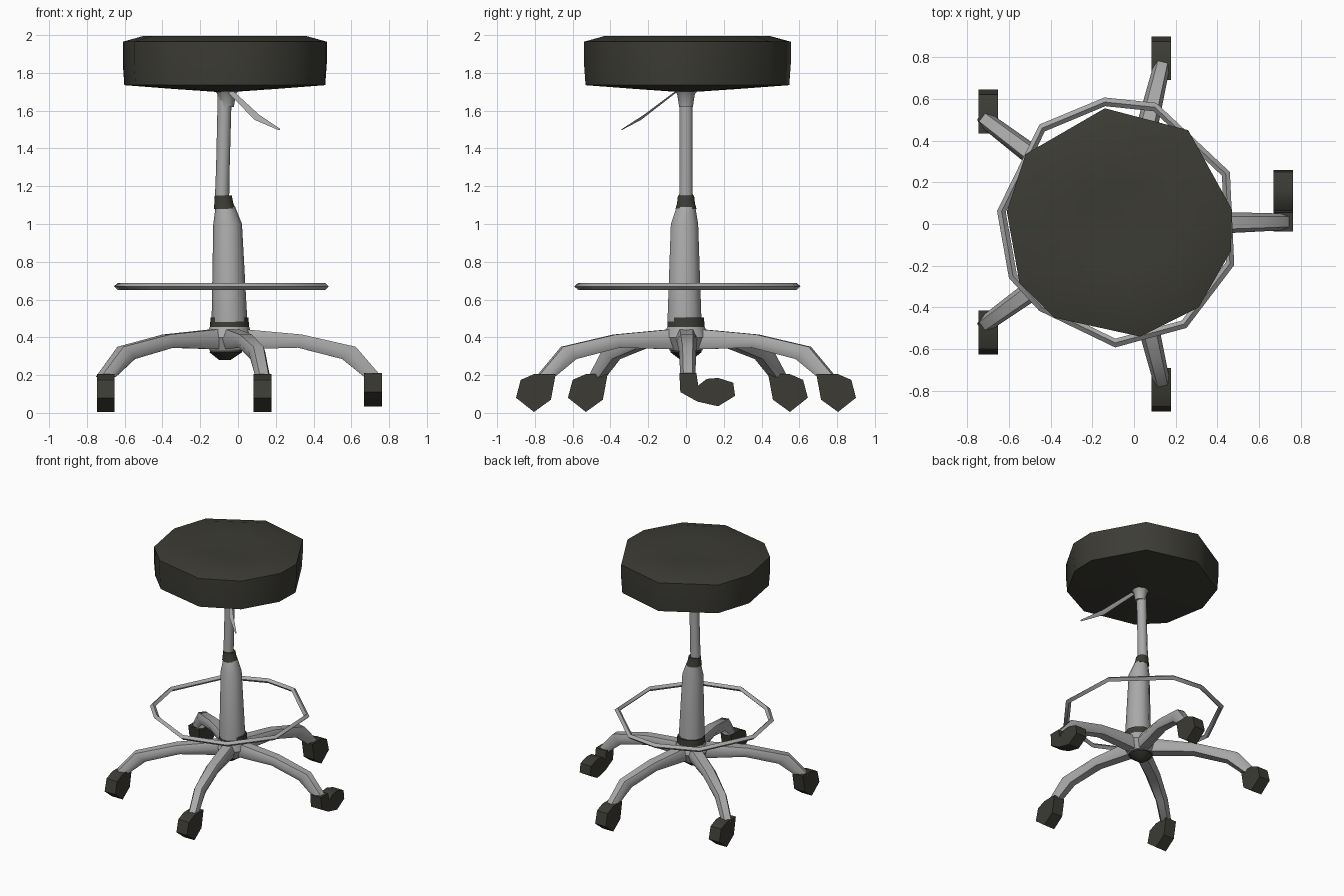
import bpy, bmesh, math
from mathutils import Vector

if "Cube" in bpy.data.objects:
    bpy.data.objects.remove(bpy.data.objects["Cube"])


def material(name, rgb):
    m = bpy.data.materials.new(name)
    m.diffuse_color = (*rgb, 1)
    m.use_nodes = True
    m.node_tree.nodes["Principled BSDF"].inputs["Base Color"].default_value = m.diffuse_color
    return m


GREY = material("grey metal", (0.40, 0.40, 0.40))
DARK = material("dark upholstery", (0.045, 0.044, 0.035))


def loft(name, rings, mat, closed=False, angle=42):
    """Skin equal-sized rings of points; cap both ends unless closed."""
    bm = bmesh.new()
    vs = [[bm.verts.new(p) for p in r] for r in rings]
    n = len(vs[0])
    pairs = list(zip(vs, vs[1:]))
    if closed:
        pairs.append((vs[-1], vs[0]))
    else:
        bm.faces.new(vs[0])
        bm.faces.new(vs[-1])
    for a, b in pairs:
        for i in range(n):
            j = (i + 1) % n
            bm.faces.new((a[i], a[j], b[j], b[i]))
    bmesh.ops.recalc_face_normals(bm, faces=bm.faces)
    me = bpy.data.meshes.new(name)
    bm.to_mesh(me)
    bm.free()
    me.materials.append(mat)
    ob = bpy.data.objects.new(name, me)
    bpy.context.collection.objects.link(ob)
    bpy.ops.object.select_all(action='DESELECT')
    ob.select_set(True)
    bpy.context.view_layer.objects.active = ob
    bpy.ops.object.shade_smooth_by_angle(angle=math.radians(angle))
    return ob


def circle(x, y, z, r, n=10):
    return [(x + r * math.cos(t), y + r * math.sin(t), z)
            for t in (2 * math.pi * i / n for i in range(n))]


def turned(name, stations, mat):
    """Round part from (centre x, centre y, z, radius) stations."""
    return loft(name, [circle(*s) for s in stations], mat)


# Seat: uneven ten-sided cushion
outline = [(-.14, .555), (.26, .45), (.47, .07), (.465, -.13), (.31, -.40),
           (.03, -.54), (-.38, -.45), (-.55, -.28), (-.61, .06), (-.52, .335)]


def seat_ring(scale, z):
    return [(-.07 + (x + .07) * scale, y * scale, z) for x, y in outline]


loft("seat", [seat_ring(s, z) for s, z in (
    (.1, 1.70), (.5, 1.715), (.985, 1.735), (1, 1.85), (1, 1.965),
    (.80, 1.995), (.4, 1.99), (.1, 1.985))], DARK, angle=65)

# Central column
turned("seat_socket", [(-.06, 0, 1.62, .038), (-.06, 0, 1.69, .05), (-.06, 0, 1.715, .075)], GREY)
turned("upper_post", [(-.085, 0, 1.12, .038), (-.08, 0, 1.3, .036), (-.07, 0, 1.7, .037)], GREY)
turned("post_collar", [(-.07, 0, 1.08, .058), (-.075, 0, 1.11, .05), (-.078, 0, 1.15, .045)], DARK)
turned("lower_column", [(-.045, -.008, .48, .095), (-.055, -.008, 1.0, .076), (-.067, 0, 1.09, .052)], GREY)
turned("base_collar", [(-.045, 0, .44, .105), (-.045, 0, .505, .10)], DARK)
turned("hub", [(-.06, 0, .33, .09), (-.05, 0, .40, .125), (-.045, 0, .455, .105)], GREY)
turned("hub_plug", [(-.07, 0, .28, .03), (-.065, 0, .32, .085), (-.06, 0, .345, .085)], DARK)

# Height lever under the seat
lever = [((-.05, -.04, 1.71), .010), ((.10, -.23, 1.565), .014), ((.22, -.34, 1.50), .004)]
loft("height_lever", [[(x - .8 * w, y - .6 * w, z - w), (x + .8 * w, y - .6 * w, z),
                       (x + .8 * w, y + .6 * w, z + w), (x - .8 * w, y + .6 * w, z)]
                      for (x, y, z), w in lever], GREY)

# Foot ring: thin uneven hoop
hoop = [(-.14, .585), (.10, .56), (.44, .24), (.46, -.19), (.24, -.48), (-.09, -.57),
        (-.44, -.40), (-.58, -.25), (-.635, .06), (-.44, .46)]
rings = []
for x, y in hoop:
    c = Vector((x, y, .67))
    out = Vector((x + .08, y, 0)).normalized()
    rings.append([c + out * a + Vector((0, 0, b))
                  for a, b in ((.022, 0), (0, .018), (-.02, 0), (0, -.02))])
loft("foot_ring", rings, GREY, closed=True, angle=50)

# Five arched legs: stations are top distance/height, bottom distance/height, width
HUB = Vector((-.05, 0, 0))
leg_profile = [(0, .45, 0, .335, .12), (.38, .415, .36, .345, .11),
               (.66, .35, .59, .285, .09), (.795, .19, .705, .19, .08)]


def leg(name, foot):
    d = Vector((*foot, 0)) - HUB
    k = d.length / .75
    d.normalize()
    side = Vector((-d.y, d.x, 0))
    sections = []
    for dt, zt, db, zb, w in leg_profile:
        top = HUB + d * dt * k + Vector((0, 0, zt))
        bot = HUB + d * db * k + Vector((0, 0, zb))
        mid = top.lerp(bot, .45)
        sections.append([top - side * w * .3, top + side * w * .3, mid + side * w * .5,
                         bot + side * w * .3, bot - side * w * .3, mid - side * w * .5])
    loft(name, sections, GREY, angle=60)


# Casters: side profile extruded across x
plain = [(-.055, .205), (.06, .205), (.13, .175), (.155, .08), (.06, .005), (-.03, .07)]
swung = [(-.045, .21), (.045, .21), (.055, .145), (.10, .18), (.16, .185),
         (.24, .16), (.25, .09), (.16, .035), (.05, .06), (-.04, .11)]


def caster(name, foot, profile, sign):
    x, y = foot
    loft(name, [[(x + o, y + sign * a, z) for a, z in profile]
                for o in (-.047, .047)], DARK)


for label, foot, profile, sign in (
        ("right", (.715, .01), swung, 1),
        ("back", (.13, .745), plain, 1),
        ("back_left", (-.70, .49), plain, 1),
        ("front_left", (-.70, -.47), plain, -1),
        ("front", (.13, -.745), plain, -1)):
    leg("leg_" + label, foot)
    caster("caster_" + label, foot, profile, sign)
